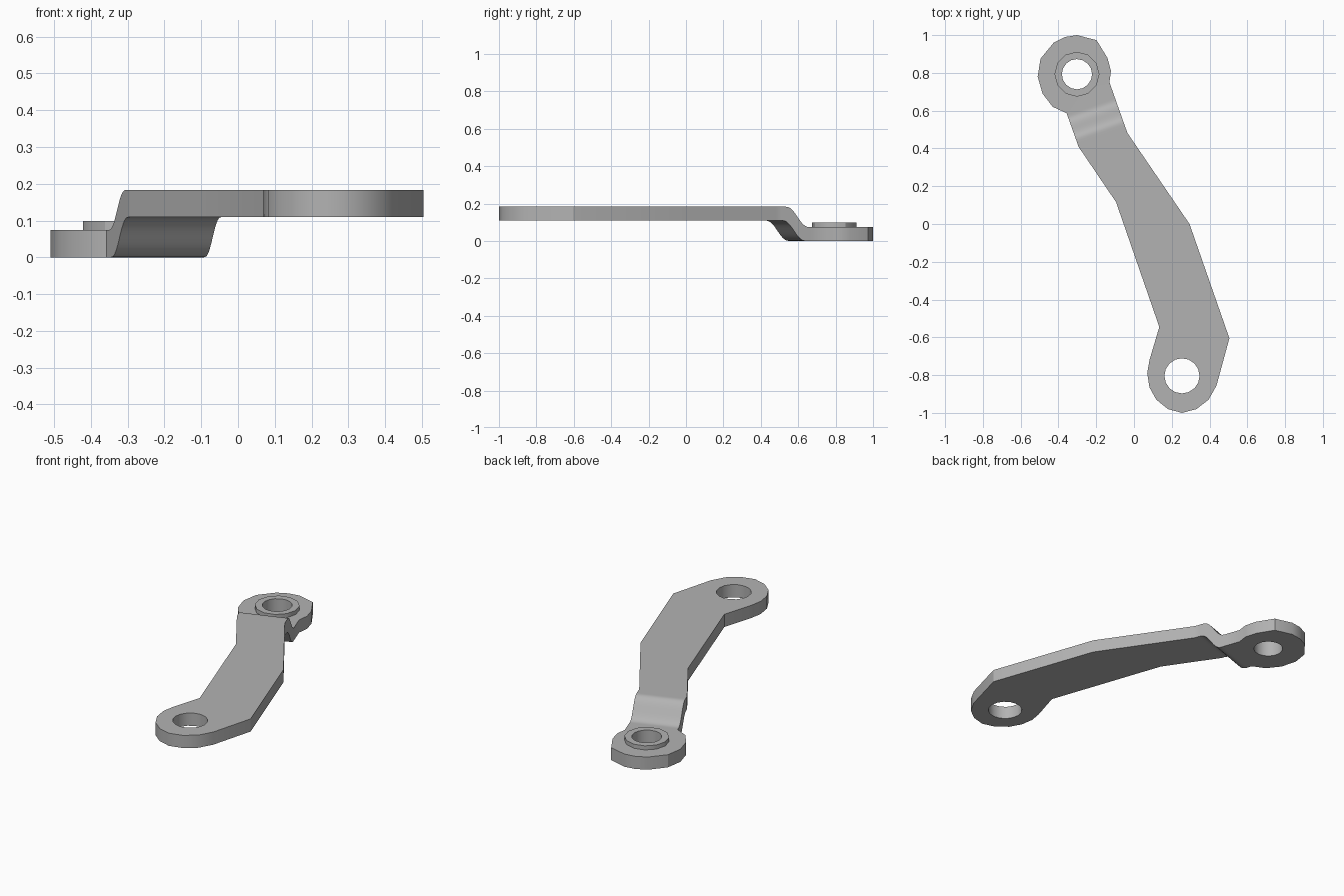
import bpy, bmesh, math
from mathutils import Vector

cube = bpy.data.objects.get("Cube")
if cube:
    bpy.data.objects.remove(cube, do_unlink=True)

steel = bpy.data.materials.new("grey steel")
steel.use_nodes = True
COLOUR = (0.45, 0.45, 0.45, 1)
steel.diffuse_color = COLOUR
steel.node_tree.nodes["Principled BSDF"].inputs["Base Color"].default_value = COLOUR

THICK = 0.074
RISE = 0.109                              # height of the raised arm above the low end
FOLD = Vector((-0.33, 0.944)).normalized()  # direction running down the bend
HIGH_HOLE = (0.254, -0.804)
LOW_HOLE = (-0.302, 0.793)


def ring(centre, radius, sides):
    return [(centre[0] + radius * math.cos(2 * math.pi * i / sides),
             centre[1] + radius * math.sin(2 * math.pi * i / sides)) for i in range(sides)]


def step(s, start, end):
    """Smooth fall from 1 to 0 between start and end."""
    t = min(max((s - start) / (end - start), 0), 1)
    return 1 - t * t * t * (t * (6 * t - 15) + 10)


def plate(name, loops, bottom, top, cuts=()):
    """Prism from an outline with holes; bottom and top give z along the fold direction."""
    bm = bmesh.new()
    for loop in loops:
        vs = [bm.verts.new((x, y, 0)) for x, y in loop]
        for i, v in enumerate(vs):
            bm.edges.new((v, vs[i - 1]))
    bmesh.ops.triangle_fill(bm, use_beauty=True, edges=bm.edges[:], normal=(0, 0, 1))
    for s in cuts:
        bmesh.ops.bisect_plane(bm, geom=bm.verts[:] + bm.edges[:] + bm.faces[:],
                               plane_co=(FOLD * s).to_3d(), plane_no=FOLD.to_3d())
    lower = bm.verts[:]
    made = bmesh.ops.extrude_face_region(bm, geom=bm.faces[:], use_keep_orig=True)["geom"]
    upper = [g for g in made if isinstance(g, bmesh.types.BMVert)]
    for verts, height in ((lower, bottom), (upper, top)):
        for v in verts:
            v.co.z = height(v.co.xy.dot(FOLD))
    bmesh.ops.recalc_face_normals(bm, faces=bm.faces[:])
    mesh = bpy.data.meshes.new(name)
    bm.to_mesh(mesh)
    bm.free()
    mesh.materials.append(steel)
    obj = bpy.data.objects.new(name, mesh)
    bpy.context.collection.objects.link(obj)
    bpy.ops.object.select_all(action='DESELECT')
    obj.select_set(True)
    bpy.context.view_layer.objects.active = obj
    bpy.ops.object.shade_smooth_by_angle(angle=math.radians(30))
    return obj


# Lever arm outline: low eye, cranked arm, high eye
outline = [
    (-0.51, 0.78), (-0.495, 0.875), (-0.425, 0.96), (-0.365, 0.99), (-0.302, 1.0),
    (-0.198, 0.973), (-0.14, 0.878), (-0.122, 0.81), (-0.13, 0.75),
    (-0.035, 0.482), (0.294, 0.0), (0.505, -0.605),
    (0.437, -0.855), (0.395, -0.93), (0.33, -0.98), (0.254, -1.0), (0.18, -0.98),
    (0.118, -0.93), (0.082, -0.865), (0.07, -0.79), (0.082, -0.72),
    (0.134, -0.545), (-0.095, 0.116), (-0.293, 0.408), (-0.357, 0.587),
    (-0.43, 0.62), (-0.484, 0.69)]

plate("lever_arm",
      [outline, ring(HIGH_HOLE, 0.093, 16), ring(LOW_HOLE, 0.08, 16)],
      lambda s: RISE * step(s, 0.495, 0.64),
      lambda s: THICK + RISE * step(s, 0.515, 0.66),
      [0.495 + 0.165 * i / 16 for i in range(17)])

# Raised collar around the low eye
plate("collar",
      [ring(LOW_HOLE, 0.119, 12), ring(LOW_HOLE, 0.08, 16)],
      lambda s: THICK, lambda s: 0.098)
